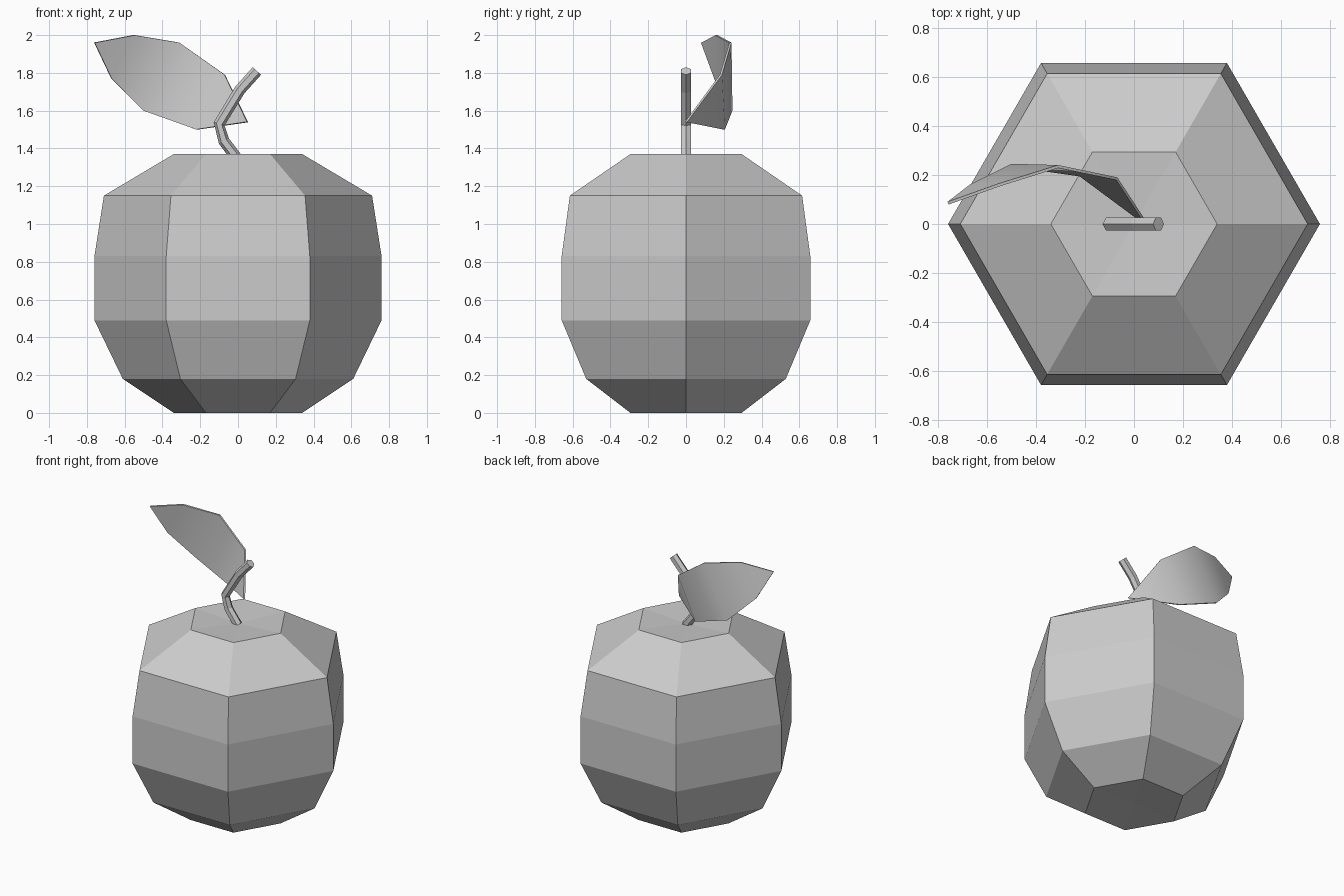
import bpy, bmesh
from math import cos, sin, pi
from mathutils import Vector

if "Cube" in bpy.data.objects:
    bpy.data.objects.remove(bpy.data.objects["Cube"])


def finish(name, bm, smooth=False):
    bmesh.ops.recalc_face_normals(bm, faces=bm.faces)
    mesh = bpy.data.meshes.new(name)
    bm.to_mesh(mesh)
    bm.free()
    for p in mesh.polygons:
        p.use_smooth = smooth
    ob = bpy.data.objects.new(name, mesh)
    bpy.context.collection.objects.link(ob)
    return ob


def skin(bm, rings, start, end):
    """Join rings of points with quads and close both ends with fans."""
    loops = [[bm.verts.new(p) for p in ring] for ring in rings]
    n = len(loops[0])
    for a, b in zip(loops, loops[1:]):
        for i in range(n):
            j = (i + 1) % n
            bm.faces.new((a[i], a[j], b[j], b[i]))
    for loop, tip in ((loops[0], start), (loops[-1], end)):
        c = bm.verts.new(tip)
        for i in range(n):
            bm.faces.new((loop[i], loop[(i + 1) % n], c))


# Six-sided fruit body with a shallow dimple on top
profile = [(0.34, 0.0), (0.61, 0.18), (0.76, 0.49),
           (0.76, 0.83), (0.71, 1.15), (0.34, 1.37)]
bm = bmesh.new()
skin(bm, [[(r * cos(i * pi / 3), r * sin(i * pi / 3), z) for i in range(6)]
          for r, z in profile], (0, 0, 0.01), (0, 0, 1.35))
finish("fruit_body", bm)

# Bent six-sided stem
path = [Vector((x, 0, z)) for x, z in
        [(0.0, 1.34), (-0.075, 1.44), (-0.10, 1.53), (0.01, 1.71), (0.10, 1.81)]]
rings = []
for i, p in enumerate(path):
    t = (path[min(i + 1, len(path) - 1)] - path[max(i - 1, 0)]).normalized()
    side = Vector((0, 1, 0)).cross(t)
    rings.append([p + 0.03 * (side * cos(k * pi / 3) + Vector((0, 1, 0)) * sin(k * pi / 3))
                  for k in range(6)])
bm = bmesh.new()
skin(bm, rings, path[0], path[-1])
finish("stem", bm)

# Curved leaf: upper and lower edges between base and tip
upper = [(-0.07, 0.185, 1.79), (-0.31, 0.235, 1.96), (-0.55, 0.16, 2.0)]
lower = [(-0.22, 0.20, 1.50), (-0.50, 0.24, 1.60), (-0.67, 0.155, 1.77)]
bm = bmesh.new()
base = bm.verts.new((0.05, 0.0, 1.54))
tip = bm.verts.new((-0.76, 0.085, 1.96))
up = [bm.verts.new(p) for p in upper]
lo = [bm.verts.new(p) for p in lower]
bm.faces.new((base, up[0], lo[0]))
for i in range(2):
    bm.faces.new((lo[i], up[i], up[i + 1], lo[i + 1]))
bm.faces.new((lo[2], up[2], tip))
leaf = finish("leaf", bm, smooth=True)
mod = leaf.modifiers.new("thickness", 'SOLIDIFY')
mod.thickness = 0.012
mod.offset = 0
bpy.context.view_layer.objects.active = leaf
leaf.select_set(True)
bpy.ops.object.modifier_apply(modifier=mod.name)
bpy.ops.object.shade_smooth_by_angle(angle=pi / 4)
